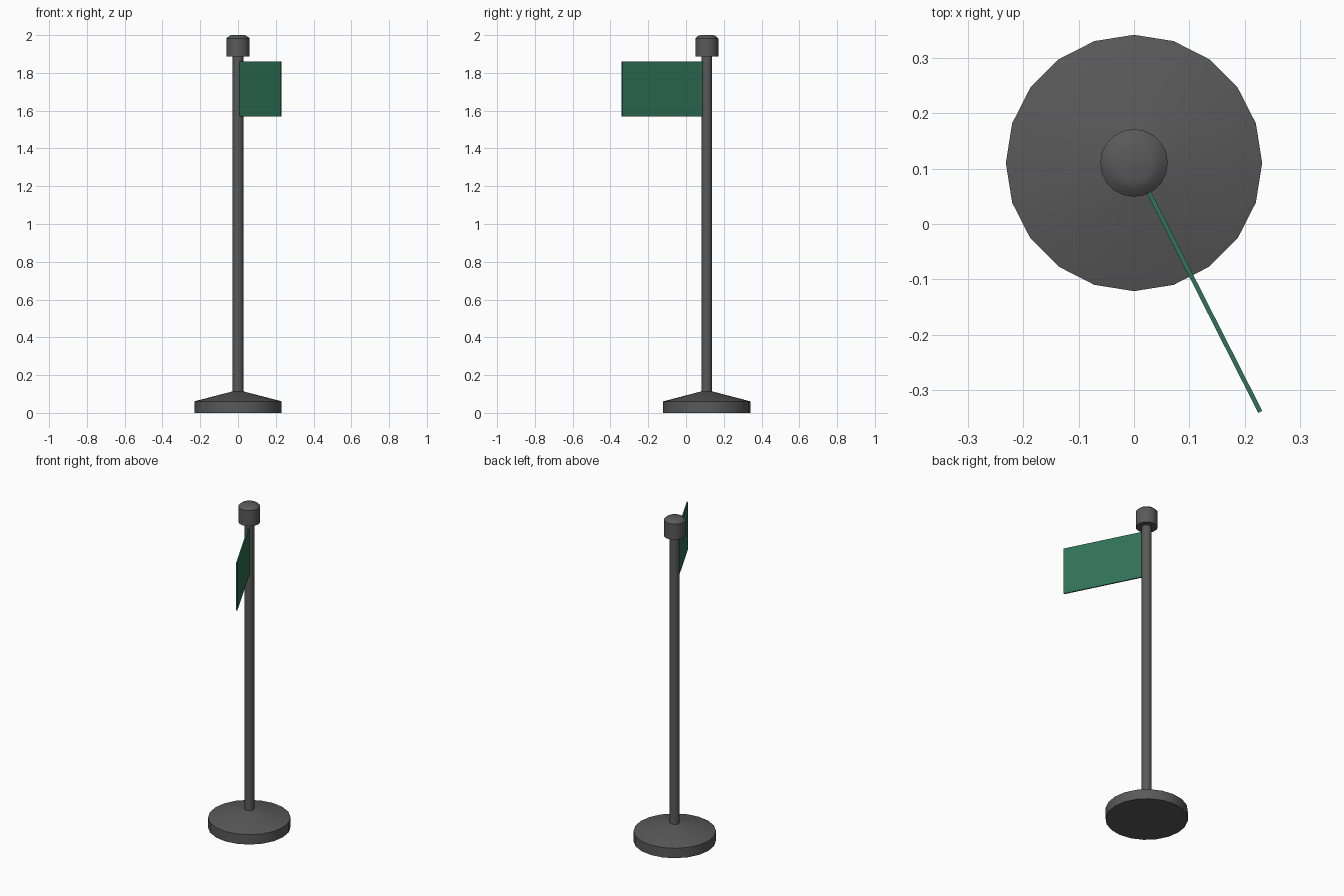
import bpy, bmesh, math
from mathutils import Matrix, Vector

if "Cube" in bpy.data.objects:
    bpy.data.objects.remove(bpy.data.objects["Cube"])

SIDES = 20
AXIS = Vector((0, 0.11, 0))


def material(name, color):
    m = bpy.data.materials.new(name)
    m.diffuse_color = (*color, 1)
    m.use_nodes = True
    m.node_tree.nodes["Principled BSDF"].inputs["Base Color"].default_value = m.diffuse_color
    return m


def finish(name, bm, mat, smooth):
    bmesh.ops.recalc_face_normals(bm, faces=bm.faces)
    mesh = bpy.data.meshes.new(name)
    bm.to_mesh(mesh)
    bm.free()
    mesh.materials.append(mat)
    obj = bpy.data.objects.new(name, mesh)
    bpy.context.collection.objects.link(obj)
    obj.location = AXIS
    if smooth:
        bpy.ops.object.select_all(action='DESELECT')
        obj.select_set(True)
        bpy.context.view_layer.objects.active = obj
        bpy.ops.object.shade_smooth_by_angle(angle=math.radians(30))
    return obj


def turned(name, profile, mat):
    """Closed solid of revolution from (radius, z) rings."""
    bm = bmesh.new()
    rings = []
    for r, z in profile:
        rings.append([bm.verts.new((r * math.cos(a), r * math.sin(a), z))
                      for a in (math.tau * i / SIDES for i in range(SIDES))])
    for lo, hi in zip(rings, rings[1:]):
        for i in range(SIDES):
            j = (i + 1) % SIDES
            bm.faces.new((lo[i], lo[j], hi[j], hi[i]))
    bm.faces.new(rings[0])
    bm.faces.new(rings[-1])
    return finish(name, bm, mat, True)


grey = material("dark_grey", (0.1, 0.1, 0.1))
green = material("green", (0.03, 0.17, 0.1))

# Weighted foot, post and cap
turned("base", [(0.231, 0), (0.231, 0.061), (0.028, 0.114)], grey)
turned("pole", [(0.028, 0.1), (0.028, 1.9)], grey)
turned("cap", [(0.061, 1.886), (0.061, 1.983), (0.047, 1.995), (0.034, 2.0)], grey)

# Thin flag panel, swung out from the pole
start, end, low, high = 0.02, 0.503, 1.57, 1.861
bm = bmesh.new()
bmesh.ops.create_cube(bm, size=1, matrix=Matrix.Translation(
    ((start + end) / 2, 0, (low + high) / 2))
    @ Matrix.Diagonal((end - start, 0.008, high - low, 1)))
flag = finish("flag", bm, green, False)
flag.rotation_euler.z = math.radians(-63.1)
